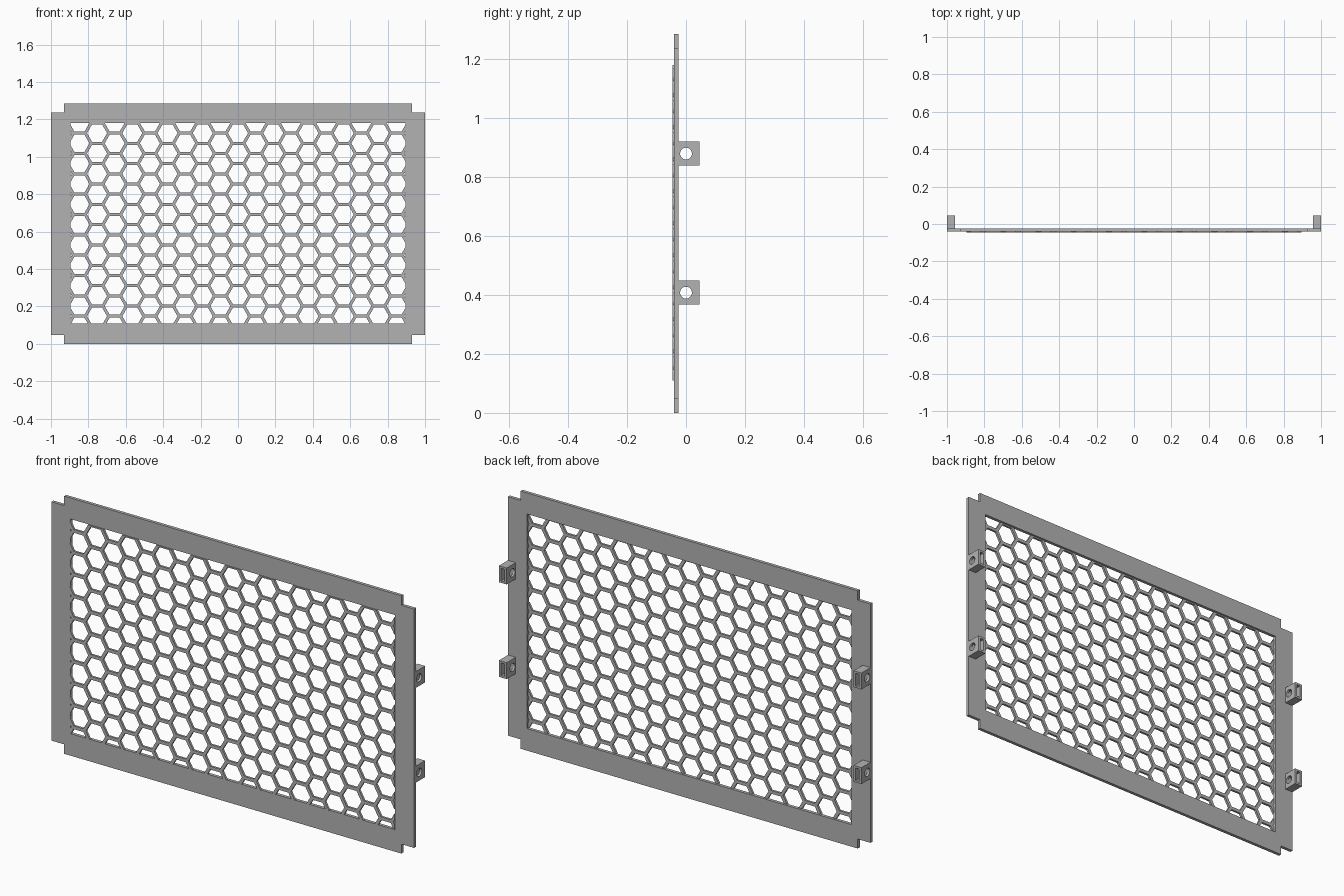
import bpy, bmesh
from math import sqrt, pi
from mathutils import Matrix, Vector

if "Cube" in bpy.data.objects:
    bpy.data.objects.remove(bpy.data.objects["Cube"], do_unlink=True)

GREY = (0.45, 0.45, 0.45, 1)
grey = bpy.data.materials.new("grey plastic")
grey.use_nodes = True
grey.diffuse_color = GREY
grey.node_tree.nodes["Principled BSDF"].inputs["Base Color"].default_value = GREY


def finish(bm, name):
    bmesh.ops.recalc_face_normals(bm, faces=bm.faces)
    mesh = bpy.data.meshes.new(name)
    bm.to_mesh(mesh)
    bm.free()
    mesh.materials.append(grey)
    obj = bpy.data.objects.new(name, mesh)
    bpy.context.collection.objects.link(obj)
    return obj


def add_box(bm, lo, hi):
    lo, hi = Vector(lo), Vector(hi)
    size = Matrix.Diagonal((*(hi - lo), 1))
    bmesh.ops.create_cube(bm, size=1, matrix=Matrix.Translation((lo + hi) / 2) @ size)


def box(name, lo, hi):
    bm = bmesh.new()
    add_box(bm, lo, hi)
    return finish(bm, name)


def add_prism(bm, sides, radius, depth, centre, turn):
    bmesh.ops.create_cone(bm, cap_ends=True, segments=sides, radius1=radius, radius2=radius,
                          depth=depth, matrix=Matrix.Translation(centre) @ turn)


def cut(obj, cutter):
    cutter.hide_render = True
    mod = obj.modifiers.new("cut", "BOOLEAN")
    mod.operation, mod.solver, mod.object = "DIFFERENCE", "EXACT", cutter
    bpy.context.view_layer.objects.active = obj
    bpy.ops.object.modifier_apply(modifier=mod.name)
    bpy.data.objects.remove(cutter, do_unlink=True)


# Frame: plate with notched corners and a rectangular opening
FRONT, BACK = -0.041, -0.025
W, H = 0.895, (0.11, 1.18)
half = [(0.93, 0), (0.93, 0.047), (1, 0.047), (1, 1.238), (0.93, 1.238), (0.93, 1.285)]
outline = half + [(-x, z) for x, z in reversed(half)]
bm = bmesh.new()
face = bm.faces.new([bm.verts.new((x, FRONT, z)) for x, z in outline])
side = bmesh.ops.extrude_face_region(bm, geom=[face])
bmesh.ops.translate(bm, vec=(0, BACK - FRONT, 0),
                    verts=[v for v in side["geom"] if isinstance(v, bmesh.types.BMVert)])
frame = finish(bm, "frame")
cut(frame, box("opening_cutter", (-W, -0.1, H[0]), (W, 0.1, H[1])))

# Honeycomb grille: thin panel with staggered hexagonal holes
grille = box("honeycomb_grille", (-W, -0.046, H[0]), (W, -0.035, H[1]))
COLUMN = 0.0942
ROW = COLUMN * 2 / sqrt(3)
HOLE = 0.0535
turn = Matrix.Rotation(pi / 2, 4, "X") @ Matrix.Rotation(pi / 6, 4, "Z")
bm = bmesh.new()
for i in range(-10, 11):
    for j in range(-1, 11):
        z = 1.127 - ROW * (j + (i % 2) / 2)
        add_prism(bm, 6, HOLE, 0.2, (i * COLUMN, 0, z), turn)
# Points of each hexagon face left and right
hexes = finish(bm, "hexagon_cutter")
co = [v.co for v in hexes.data.vertices][:12]
if max(c.x for c in co) - min(c.x for c in co) < 1.9 * HOLE:
    centre_turn = Matrix.Rotation(pi / 6, 4, "Y")
    for k in range(0, len(hexes.data.vertices), 12):
        verts = [hexes.data.vertices[n] for n in range(k, k + 12)]
        mid = sum((v.co for v in verts), Vector()) / 12
        for v in verts:
            v.co = mid + centre_turn @ (v.co - mid)
cut(grille, hexes)

# Mounting tabs: drilled blocks with a nut slot open to the back
for name, s in (("left", 1), ("right", -1)):
    for level, z in (("lower", 0.408), ("upper", 0.88)):
        xs = sorted((s * 0.957, s))
        tab = box(f"{name}_{level}_tab", (xs[0], BACK, z - 0.041), (xs[1], 0.046, z + 0.041))
        xs = sorted((s * 0.968, s * 0.988))
        cut(tab, box("slot_cutter", (xs[0], -0.02, z - 0.031), (xs[1], 0.1, z + 0.031)))
        bm = bmesh.new()
        add_prism(bm, 32, 0.02, 0.2, (s * 0.98, 0, z), Matrix.Rotation(pi / 2, 4, "Y"))
        cut(tab, finish(bm, "screw_hole_cutter"))
